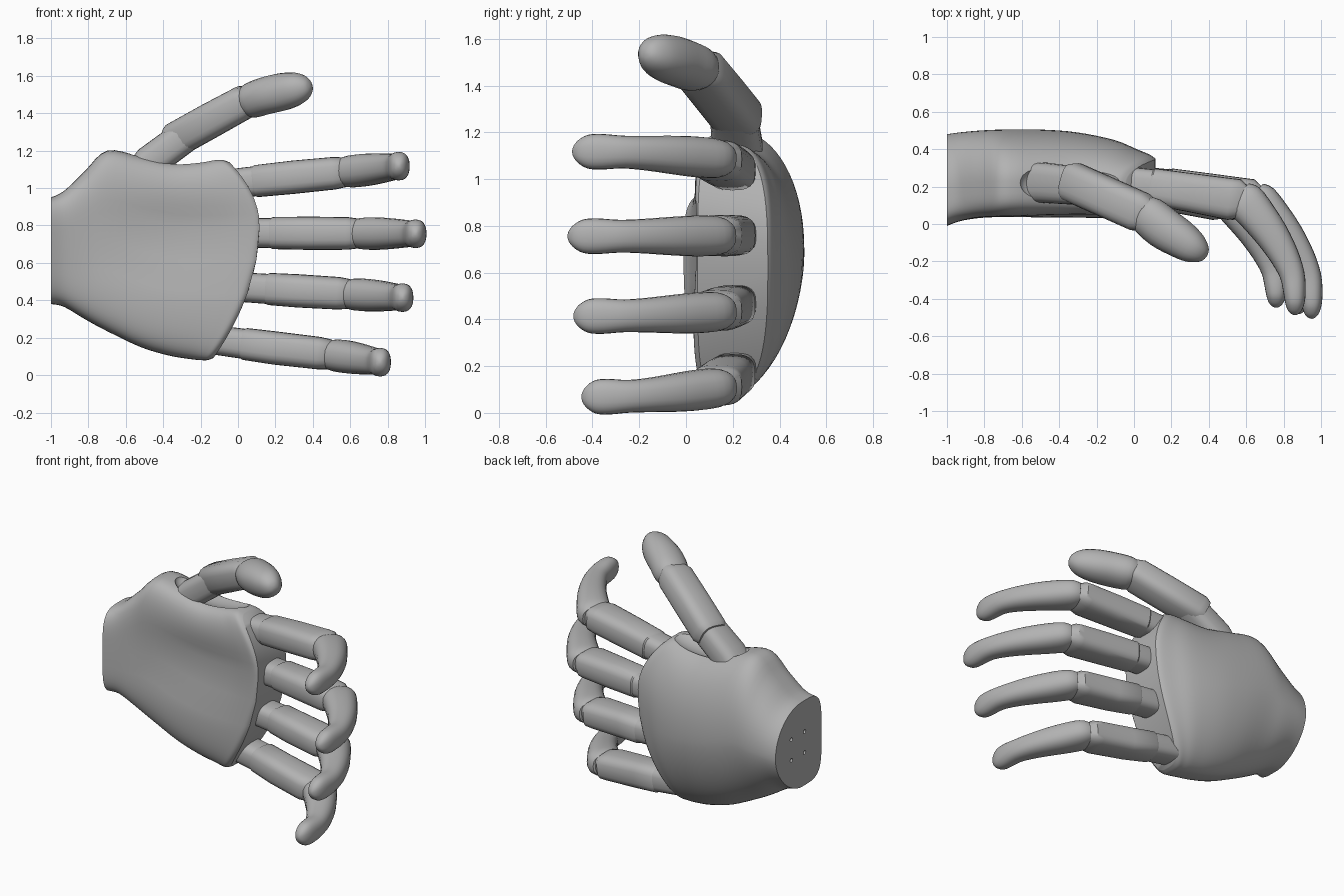
import bpy, bmesh, math
from mathutils import Vector, Matrix

cube = bpy.data.objects.get("Cube")
if cube:
    bpy.data.objects.remove(cube, do_unlink=True)

GREY = (0.45, 0.45, 0.45, 1)
mat = bpy.data.materials.new("plain grey")
mat.use_nodes = True
mat.diffuse_color = GREY
mat.node_tree.nodes["Principled BSDF"].inputs["Base Color"].default_value = GREY


def power(v, e):
    return math.copysign(abs(v) ** (2 / e), v)


def spline(stations, steps):
    """Smooth curve through all values of the stations."""
    pts = [Vector(s) for s in stations]
    out = []
    for i in range(len(pts) - 1):
        a, b = pts[max(i - 1, 0)], pts[i]
        c, d = pts[i + 1], pts[min(i + 2, len(pts) - 1)]
        for k in range(steps):
            t = k / steps
            out.append(b + 0.5 * t * ((c - a) + t * ((2 * a - 5 * b + 4 * c - d)
                       + t * (3 * (b - c) + d - a))))
    return out + [pts[-1]]


def shade(ob, angle):
    bpy.ops.object.select_all(action='DESELECT')
    ob.select_set(True)
    bpy.context.view_layer.objects.active = ob
    bpy.ops.object.shade_smooth_by_angle(angle=math.radians(angle))


def finish(bm, name, angle=35):
    bmesh.ops.recalc_face_normals(bm, faces=bm.faces)
    mesh = bpy.data.meshes.new(name)
    bm.to_mesh(mesh)
    bm.free()
    mesh.materials.append(mat)
    ob = bpy.data.objects.new(name, mesh)
    bpy.context.collection.objects.link(ob)
    shade(ob, angle)
    return ob


def skin(rings, name):
    """Join rings of points and close both ends with strips."""
    bm = bmesh.new()
    vs = [[bm.verts.new(p) for p in r] for r in rings]
    n = len(vs[0])
    for a, b in zip(vs, vs[1:]):
        for i in range(n):
            j = (i + 1) % n
            bm.faces.new((a[i], a[j], b[j], b[i]))
    for r in (vs[0], vs[-1]):
        for i in range(n // 2):
            quad = [r[i], r[i + 1], r[n - i - 1], r[(n - i) % n]]
            bm.faces.new(list(dict.fromkeys(quad)))
    return finish(bm, name)


def tube(name, stations, hint=(0, 0, 1), steps=1, e=3, n=24):
    """Stations are x, y, z, half width along the hint, half thickness."""
    st = spline(stations, steps)
    rings = []
    for i, s in enumerate(st):
        t = st[min(i + 1, len(st) - 1)] - st[max(i - 1, 0)]
        t = Vector(t[:3]).normalized()
        h = Vector(hint)
        side = (h - t * h.dot(t)).normalized()
        nor = t.cross(side)
        ring = []
        for k in range(n):
            a = 2 * math.pi * k / n
            ring.append(Vector(s[:3]) + side * s[3] * power(math.cos(a), e)
                        + nor * s[4] * power(math.sin(a), e))
        rings.append(ring)
    return skin(rings, name)


# Palm: x, low z, high z, front y, back y, bow of the knuckle edge, hollow
palm_stations = [
    (-1.0, .38, .95, -.01, .48, 0, 0), (-.93, .365, .985, .015, .49, 0, 0),
    (-.82, .30, 1.09, .028, .5, 0, .01), (-.7, .235, 1.2, .03, .505, 0, .025),
    (-.5, .15, 1.17, .03, .505, .1, .045), (-.3, .105, 1.135, .03, .49, .3, .05),
    (-.1, .085, 1.14, .03, .45, .6, .04), (.02, .08, 1.15, .03, .4, .85, .025),
    (.09, .08, 1.15, .032, .37, 1, .015), (.115, .092, 1.138, .05, .35, 1, 0)]
rings = []
for x, z0, z1, yf, yb, bow, hollow in spline(palm_stations, 4):
    zc, hz, yc = (z0 + z1) / 2, (z1 - z0) / 2, yf + .42 * (yb - yf)
    ring = []
    for k in range(64):
        a = 2 * math.pi * k / 64
        front = math.sin(a) < 0
        # the back falls away on the little finger side, squarer at the knuckles
        e = 4.2 if front else (2.0 if math.cos(a) > 0 else 1.75) + bow ** 3
        z = zc + hz * power(math.cos(a), e)
        y = yc + (yc - yf if front else yb - yc) * power(math.sin(a), e)
        if front:
            y += hollow * math.exp(-((z - .74) / .2) ** 2) * -math.sin(a)
        edge = (1.4 if z > .8 else .49) * (z - .8) ** 2
        ring.append((x - bow * edge, y, z))
    rings.append(ring)
palm = skin(rings, "palm")

# Thumb socket and four wrist screw holes, cut from the palm
bm = bmesh.new()
bmesh.ops.create_uvsphere(bm, u_segments=40, v_segments=24, radius=1,
                          matrix=Matrix.Translation((-.32, .22, 1.2))
                          @ Matrix.Diagonal((.29, .135, .1, 1)))
for y in (.17, .31):
    for z in (.6, .74):
        bmesh.ops.create_cone(bm, cap_ends=True, segments=12, radius1=.013,
                              radius2=.013, depth=.08,
                              matrix=Matrix.Translation((-1, y, z))
                              @ Matrix.Rotation(math.pi / 2, 4, 'Y'))
cutter = finish(bm, "palm_cutter")
cutter.hide_render = True
cut = palm.modifiers.new("socket", 'BOOLEAN')
cut.operation = 'DIFFERENCE'
cut.solver = 'EXACT'
cut.object = cutter
bpy.context.view_layer.objects.active = palm
bpy.ops.object.modifier_apply(modifier=cut.name)
bpy.data.objects.remove(cutter, do_unlink=True)
shade(palm, 35)

# Fingers: name, x shift, z at the root, slope of z, peg start, peg end,
# extra reach of the tip, shift of the bent joint
for name, dx, z0, slope, root, joint, reach, bend in (
        ("index", 0, 1.027, .105, -.1, .1, 0, .02),
        ("middle", .09, .76, -.005, -.1, .1, .02, 0),
        ("ring", .02, .47, -.065, -.1, .15, -.005, .025),
        ("little", -.1, .185, -.135, -.18, .14, -.04, .045)):
    def place(pts):
        return [(x + dx + bend * max(0, 1 - abs(x - .57) / .28),
                 y - reach * max(0, .1 - y) / .59, z0 + slope * x, w, h)
                for x, y, w, h in pts]

    tube(name + "_peg", place([(root - dx, .21, .076, .092), (.0, .21, .079, .092),
                               (joint + .05, .195, .081, .092)]))
    tube(name + "_lower_segment", place([
        (joint - .02, .205, .074, .085), (joint, .2, .086, .098),
        (.3, .168, .089, .104), (.5, .133, .087, .112),
        (.55, .135, .08, .104), (.6, .13, .05, .06)]))
    tube(name + "_fingertip", place([
        (.545, .15, .068, .085), (.58, .118, .084, .105), (.65, .04, .087, .1),
        (.73, -.06, .082, .09), (.8, -.17, .074, .078), (.845, -.27, .07, .067),
        (.858, -.36, .076, .06), (.86, -.42, .072, .052),
        (.858, -.46, .05, .038), (.856, -.48, .025, .02),
        (.855, -.486, .006, .006)]), steps=3, e=2.4)

# Thumb
up = (-.4, 0, .9)
tube("thumb_peg", [(-.59, .22, 1.0, .085, .108), (-.47, .22, 1.14, .09, .108),
                   (-.26, .2, 1.295, .088, .1)], up)
tube("thumb_lower_segment", [
    (-.36, .235, 1.245, .08, .09), (-.33, .225, 1.26, .095, .107),
    (-.15, .145, 1.36, .095, .107), (.03, .065, 1.458, .092, .107),
    (.075, .045, 1.475, .075, .09), (.12, .02, 1.485, .05, .06)], up)
tube("thumb_tip", [
    (.035, .07, 1.455, .07, .08), (.075, .045, 1.47, .095, .107),
    (.155, -.02, 1.496, .1, .112), (.24, -.075, 1.515, .1, .104),
    (.31, -.122, 1.53, .088, .088), (.354, -.15, 1.539, .066, .064),
    (.38, -.166, 1.545, .036, .036), (.388, -.171, 1.547, .008, .008)],
    up, steps=3, e=2.2)
